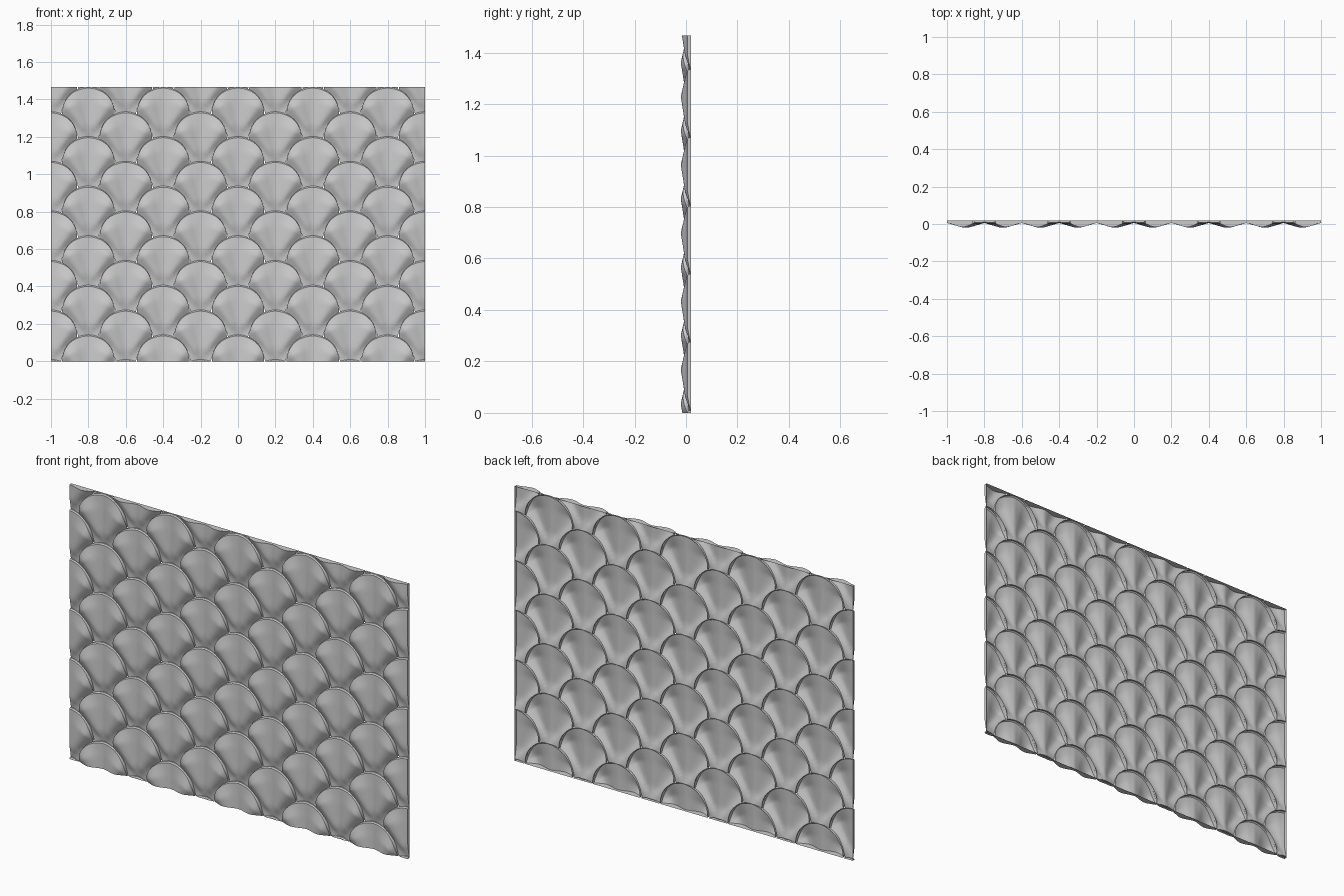
import bpy, bmesh, math
from mathutils import Vector

if "Cube" in bpy.data.objects:
    bpy.data.objects.remove(bpy.data.objects["Cube"])

R = 0.14          # dome radius
PITCH = 0.4       # spacing of scales in one row
ROW = 0.1325      # spacing of rows
HEIGHT = 1.467
BACK = 0.02
COLS, ROWS = 40, 14


def lerp_points(points, t):
    for (a, va), (b, vb) in zip(points, points[1:]):
        if t <= b:
            k = (t - a) / (b - a)
            return va + (vb - va) * k
    return points[-1][1]


def smooth(t):
    t = max(0.0, min(1.0, t))
    return t * t * (3 - 2 * t)


# Depth of a scale: centre groove, two lobes, sides falling back to the tip
def depth(u, v):
    dz = max(2 * ROW - v, 0.0)
    rho = math.hypot(u, dz)
    ang = math.atan2(abs(u), dz)
    if ang < 0.2:
        across = 0.30 * ang / 0.2
    elif ang < 0.56:
        across = 0.30 + 0.70 * math.sin((ang - 0.2) / 0.36 * math.pi / 2)
    else:
        across = 1.0 - 1.25 * smooth((ang - 0.56) / 0.4)
    along = lerp_points([(0, 0), (0.187, 1.0), (0.25, 0.45)], rho)
    y = 0.005 - 0.025 * across * along
    y += 0.012 * max(0.0, 1 - rho / 0.06)
    return min(y, 0.017)


def top_edge(u):
    return R - math.sqrt(max(R * R - u * u, 0))


def bottom_edge(u):
    a = abs(u)
    if a < PITCH / 2 - R:
        return 2 * ROW + top_edge(u)
    return ROW + top_edge(PITCH / 2 - a)


# One scale: rim wall, rounded rim, then the sculpted face
def add_scale(bm, cx, top):
    grid = []
    for i in range(COLS + 1):
        u = R * math.sin((i / COLS - 0.5) * math.pi)
        v0, v1 = top_edge(u), bottom_edge(u)
        y0 = depth(u, v0)
        col = [(v0, 0.018), (v0, min(y0 + 0.005, 0.018))]
        for j in range(ROWS + 1):
            v = v0 + (v1 - v0) * (0.025 + 0.975 * j / ROWS)
            col.append((v, depth(u, v)))
        grid.append([bm.verts.new((cx + u, y, top - v)) for v, y in col])
    for a, b in zip(grid, grid[1:]):
        for j in range(len(a) - 1):
            bm.faces.new((a[j], a[j + 1], b[j + 1], b[j]))


bm = bmesh.new()
for k in range(-11, 3):
    shift = PITCH / 2 if k % 2 else 0
    for n in range(-3, 4):
        cx = n * PITCH + shift
        if abs(cx) < 1.1:
            add_scale(bm, cx, HEIGHT + k * ROW)
bmesh.ops.remove_doubles(bm, verts=bm.verts, dist=0.00002)

# Trim to the panel rectangle and fold each cut edge back as a thin border
for co, no in (((1, 0, 0), (1, 0, 0)), ((-1, 0, 0), (-1, 0, 0)),
               ((0, 0, HEIGHT), (0, 0, 1)), ((0, 0, 0), (0, 0, -1))):
    bmesh.ops.bisect_plane(bm, geom=bm.verts[:] + bm.edges[:] + bm.faces[:], dist=0.00005,
                           plane_co=co, plane_no=no, clear_outer=True)
    p, d = Vector(co), Vector(no)
    rim = [e for e in bm.edges if e.is_boundary
           and all(abs((w.co - p).dot(d)) < 0.0002 for w in e.verts)]
    out = bmesh.ops.extrude_edge_only(bm, edges=rim)
    for w in out["geom"]:
        if isinstance(w, bmesh.types.BMVert):
            w.co.y = BACK

mesh = bpy.data.meshes.new("scale_panel")
bm.to_mesh(mesh)
bm.free()
panel = bpy.data.objects.new("scale_panel", mesh)
bpy.context.collection.objects.link(panel)
bpy.context.view_layer.objects.active = panel
panel.select_set(True)
bpy.ops.object.shade_smooth_by_angle(angle=math.radians(30))
